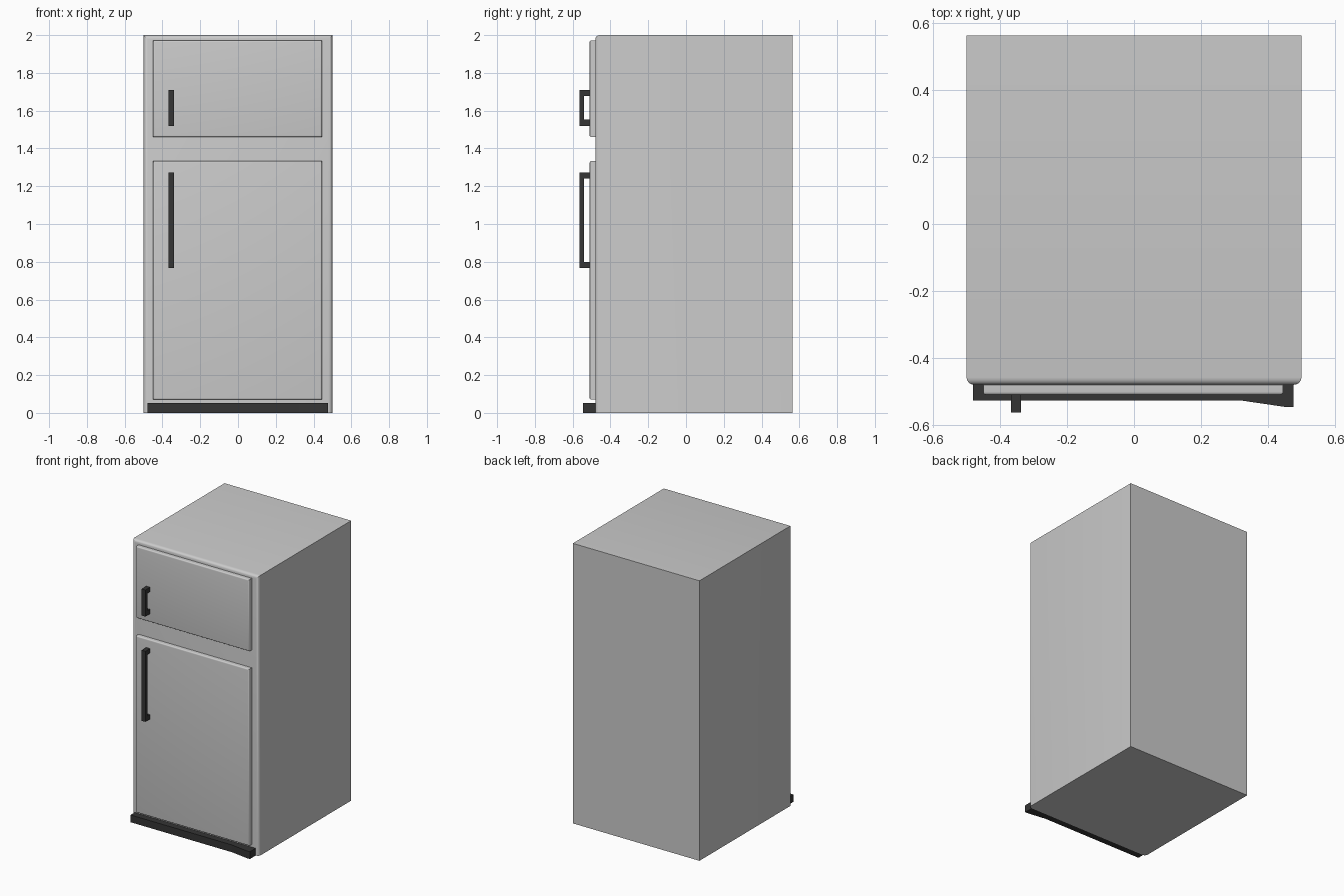
import bpy, bmesh, math

if "Cube" in bpy.data.objects:
    bpy.data.objects.remove(bpy.data.objects["Cube"])


def material(name, rgb):
    m = bpy.data.materials.new(name)
    m.diffuse_color = (*rgb, 1)
    m.use_nodes = True
    m.node_tree.nodes["Principled BSDF"].inputs["Base Color"].default_value = m.diffuse_color
    return m


LIGHT = material("light_grey", (0.60, 0.60, 0.60))
DARK = material("charcoal", (0.035, 0.035, 0.035))


def finish(bm, name, mat):
    bmesh.ops.recalc_face_normals(bm, faces=bm.faces)
    mesh = bpy.data.meshes.new(name)
    bm.to_mesh(mesh)
    bm.free()
    mesh.materials.append(mat)
    ob = bpy.data.objects.new(name, mesh)
    bpy.context.collection.objects.link(ob)
    return ob


def shade(ob):
    bpy.ops.object.select_all(action='DESELECT')
    ob.select_set(True)
    bpy.context.view_layer.objects.active = ob
    bpy.ops.object.shade_smooth_by_angle(angle=math.radians(35))


def rounded_box(name, x, y, z, radius, mat, keep_bottom):
    """Box whose front (-y) edges are rounded."""
    bm = bmesh.new()
    bmesh.ops.create_cube(bm, size=1)
    for v in bm.verts:
        v.co = [r[0] if c < 0 else r[1] for c, r in zip(v.co, (x, y, z))]
    edges = [e for e in bm.edges
             if all(v.co.y < y[0] + 1e-4 for v in e.verts)
             and not (keep_bottom and all(v.co.z < z[0] + 1e-4 for v in e.verts))]
    bmesh.ops.bevel(bm, geom=edges, offset=radius, segments=4, profile=0.5, affect='EDGES')
    ob = finish(bm, name, mat)
    shade(ob)
    return ob


def prism(name, pts, to3d, a, b, mat):
    """Extrude a flat outline from depth a to depth b."""
    bm = bmesh.new()
    face = bm.faces.new([bm.verts.new(to3d(p, a)) for p in pts])
    ext = bmesh.ops.extrude_face_region(bm, geom=[face])
    start, end = to3d((0, 0), a), to3d((0, 0), b)
    vec = [e - s for s, e in zip(start, end)]
    bmesh.ops.translate(bm, vec=vec, verts=[g for g in ext["geom"] if isinstance(g, bmesh.types.BMVert)])
    return finish(bm, name, mat)


# Cabinet with rounded front edges
rounded_box("cabinet", (-0.5, 0.5), (-0.48, 0.5625), (0, 2), 0.022, LIGHT, True)

# Doors and their bracket handles
for name, z0, z1, h0, h1 in (("freezer", 1.46, 1.972, 1.52, 1.71),
                             ("fridge", 0.07, 1.333, 0.768, 1.272)):
    rounded_box(name + "_door", (-0.45, 0.445), (-0.51, -0.475), (z0, z1), 0.009, LIGHT, False)
    t, yo, yi, yd = 0.032, -0.5625, -0.541, -0.508
    outline = [(yo, h0), (yd, h0), (yd, h0 + t), (yi, h0 + t),
               (yi, h1 - t), (yd, h1 - t), (yd, h1), (yo, h1)]
    prism(name + "_handle", outline, lambda p, d: (d, p[0], p[1]), -0.368, -0.338, DARK)

# Kick plate with a thicker right-hand end
plate = [(-0.48, -0.478), (-0.48, -0.527), (0.32, -0.527), (0.45, -0.546),
         (0.476, -0.546), (0.476, -0.478)]
prism("kick_plate", plate, lambda p, d: (p[0], p[1], d), 0.0, 0.052, DARK)
